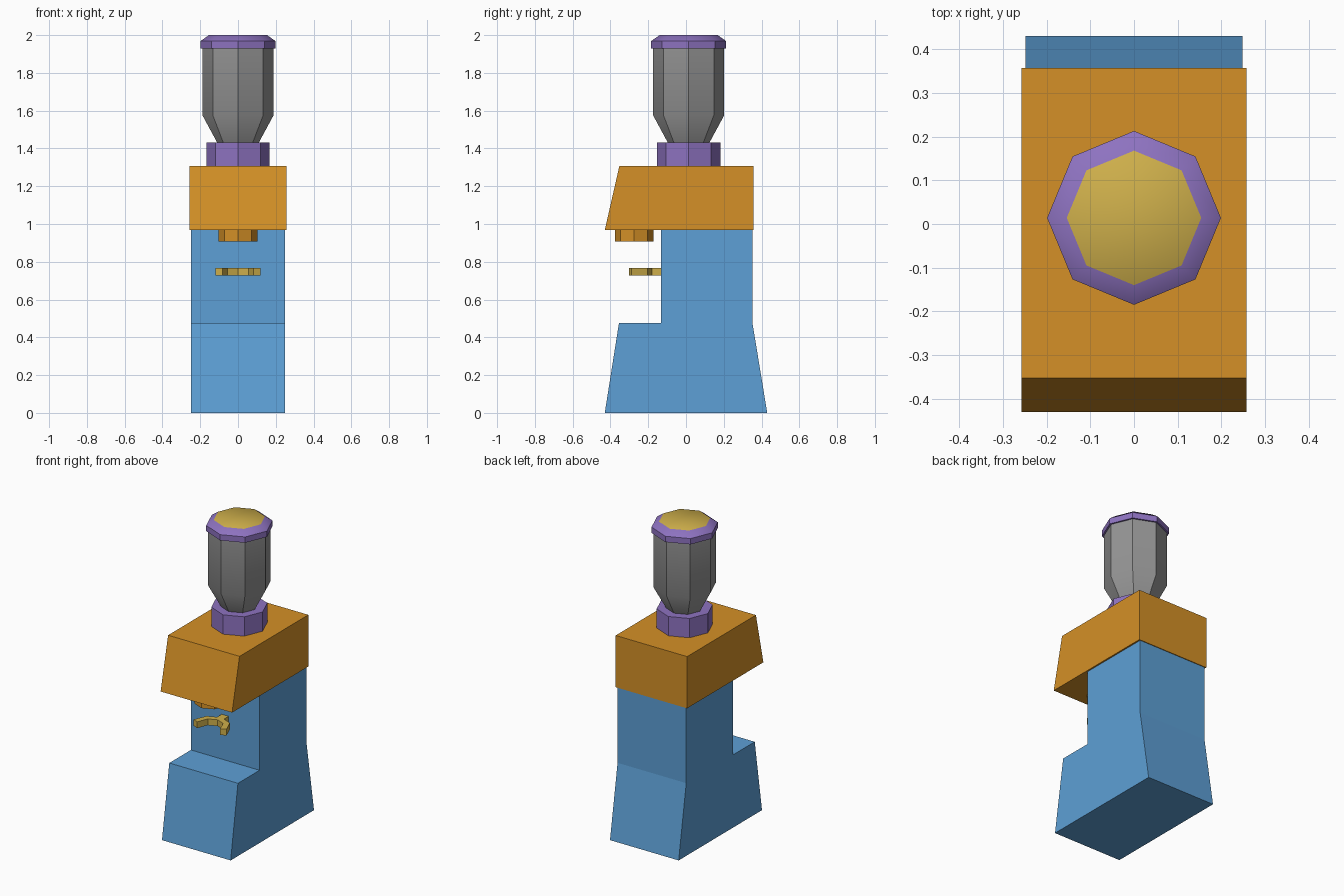
import bpy, bmesh, math

if "Cube" in bpy.data.objects:
    bpy.data.objects.remove(bpy.data.objects["Cube"])


def material(name, rgb):
    m = bpy.data.materials.new(name)
    m.diffuse_color = (*rgb, 1)
    m.use_nodes = True
    m.node_tree.nodes["Principled BSDF"].inputs["Base Color"].default_value = m.diffuse_color
    return m


BLUE = material("blue", (0.11, 0.35, 0.67))
ORANGE = material("orange", (0.66, 0.28, 0.02))
GREY = material("grey", (0.30, 0.30, 0.30))
PURPLE = material("purple", (0.27, 0.17, 0.53))
GOLD = material("gold", (0.62, 0.43, 0.07))


def finish(name, bm, *mats):
    bmesh.ops.recalc_face_normals(bm, faces=bm.faces[:])
    mesh = bpy.data.meshes.new(name)
    bm.to_mesh(mesh)
    bm.free()
    for m in mats:
        mesh.materials.append(m)
    ob = bpy.data.objects.new(name, mesh)
    bpy.context.collection.objects.link(ob)
    return ob


def prism(name, points, offset, mat):
    """Extrude a closed outline of 3D points along an offset."""
    bm = bmesh.new()
    face = bm.faces.new([bm.verts.new(p) for p in points])
    new = bmesh.ops.extrude_face_region(bm, geom=[face])["geom"]
    bmesh.ops.translate(bm, vec=offset, verts=[v for v in new if isinstance(v, bmesh.types.BMVert)])
    return finish(name, bm, mat)


def lathe(name, profile, cy, *mats, smooth=None):
    """Eight-sided turned part from (radius, z) rings, capped at both ends."""
    bm = bmesh.new()
    rings = [[bm.verts.new((r * math.cos(i * math.pi / 4), cy + r * math.sin(i * math.pi / 4), z))
              for i in range(8)] for r, z in profile]
    for a, b in zip(rings, rings[1:]):
        for i in range(8):
            j = (i + 1) % 8
            bm.faces.new((a[i], a[j], b[j], b[i]))
    bm.faces.new(rings[0])
    top = bm.faces.new(rings[-1])
    if len(mats) > 1:
        top.material_index = 1
    ob = finish(name, bm, *mats)
    if smooth:
        bpy.ops.object.select_all(action='DESELECT')
        ob.select_set(True)
        bpy.context.view_layer.objects.active = ob
        bpy.ops.object.shade_smooth_by_angle(angle=math.radians(smooth))
    return ob


# Stand with flared foot, and the overhanging head
body = [(-0.43, 0), (0.43, 0), (0.352, 0.475), (0.352, 0.97),
        (-0.132, 0.97), (-0.132, 0.475), (-0.355, 0.475)]
prism("body", [(-0.248, y, z) for y, z in body], (0.496, 0, 0), BLUE)
head = [(-0.43, 0.968), (0.357, 0.968), (0.357, 1.306), (-0.353, 1.306)]
prism("head", [(-0.258, y, z) for y, z in head], (0.516, 0, 0), ORANGE)

# Bean hopper stack
CY = 0.014
lathe("hopper_collar", [(0.168, 1.30), (0.168, 1.432)], CY, PURPLE)
lathe("hopper", [(0.107, 1.425), (0.188, 1.575), (0.188, 1.935)], CY, GREY, smooth=30)
lathe("hopper_lid", [(0.199, 1.93), (0.199, 1.968), (0.154, 2.0)], CY, PURPLE, GOLD, smooth=43)

# Spout under the head
lathe("spout", [(0.102, 0.908), (0.102, 0.97)], -0.275, ORANGE)

# Open fork holder: half ring with splayed tips, plus a stub to the body
FY, Z0, Z1 = -0.288, 0.727, 0.768
arc = [i * math.pi / 4 for i in range(5)]
outer = [(0.119 * math.cos(a), FY + 0.119 * math.sin(a), Z0) for a in arc]
inner = [(0.078 * math.cos(a), FY + 0.078 * math.sin(a), Z0) for a in reversed(arc)]
tips = [(-0.083, -0.303, Z0)], [(0.083, -0.303, Z0)]
prism("fork", outer + tips[0] + inner[1:-1] + tips[1], (0, 0, Z1 - Z0), GOLD)
stub = [(-0.025, -0.19), (0.025, -0.19), (0.025, -0.125), (-0.025, -0.125)]
prism("fork_stub", [(x, y, Z0) for x, y in stub], (0, 0, Z1 - Z0), GOLD)
